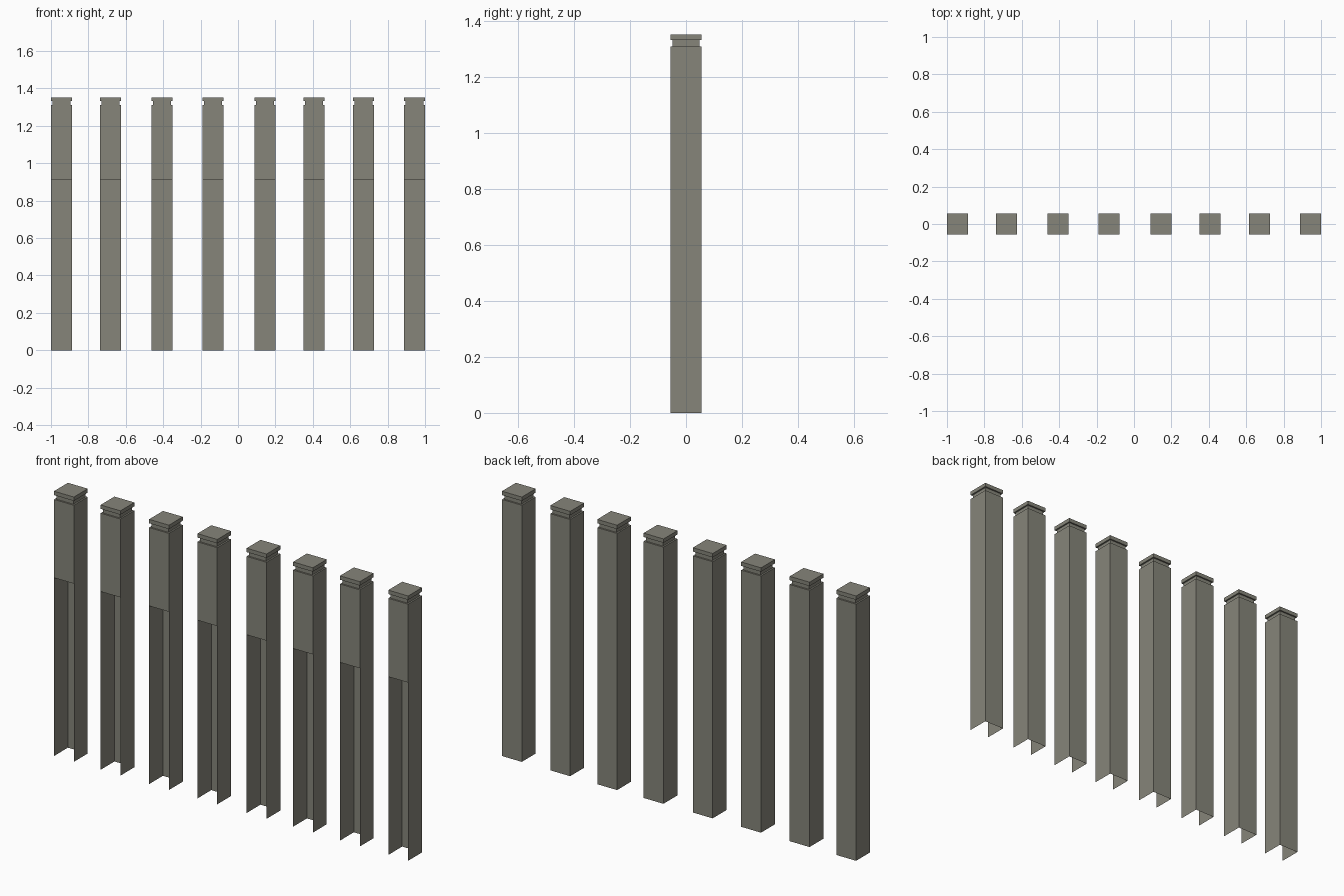
import bpy, bmesh

if "Cube" in bpy.data.objects:
    bpy.data.objects.remove(bpy.data.objects["Cube"])

H = 0.056          # half width of post and cap
NECK = 0.048       # half width of the recessed neck
OPEN_Z = 0.91      # top of the open front channel
BODY_Z, NECK_Z, TOP_Z = 1.31, 1.332, 1.352
CENTRES = [-0.944, -0.681, -0.407, -0.134, 0.144, 0.406, 0.671, 0.944]

stone = bpy.data.materials.new("warm grey")
stone.diffuse_color = (0.24, 0.235, 0.195, 1)
stone.use_nodes = True
stone.node_tree.nodes["Principled BSDF"].inputs["Base Color"].default_value = stone.diffuse_color


def ring(bm, h, z):
    return [bm.verts.new((x * h, y * h, z)) for x, y in ((-1, -1), (1, -1), (1, 1), (-1, 1))]


def make_post_mesh():
    bm = bmesh.new()
    # square section stacked upward: shaft, ledge, neck, cap
    levels = [(H, 0), (H, OPEN_Z), (H, BODY_Z), (NECK, BODY_Z),
              (NECK, NECK_Z), (H, NECK_Z), (H, TOP_Z)]
    rings = [ring(bm, h, z) for h, z in levels]
    for n, (a, b) in enumerate(zip(rings, rings[1:])):
        for i in range(4):
            if n == 0 and i == 0:
                continue  # lower front is open, thin-walled channel
            j = (i + 1) % 4
            bm.faces.new((a[i], a[j], b[j], b[i]))
    bm.faces.new(rings[-1])  # cap top; the bottom stays open
    mesh = bpy.data.meshes.new("fence_post")
    bm.to_mesh(mesh)
    bm.free()
    mesh.materials.append(stone)
    return mesh


# row of identical posts
post_mesh = make_post_mesh()
for k, x in enumerate(CENTRES):
    post = bpy.data.objects.new(f"fence_post_{k + 1}", post_mesh)
    post.location.x = x
    bpy.context.collection.objects.link(post)
